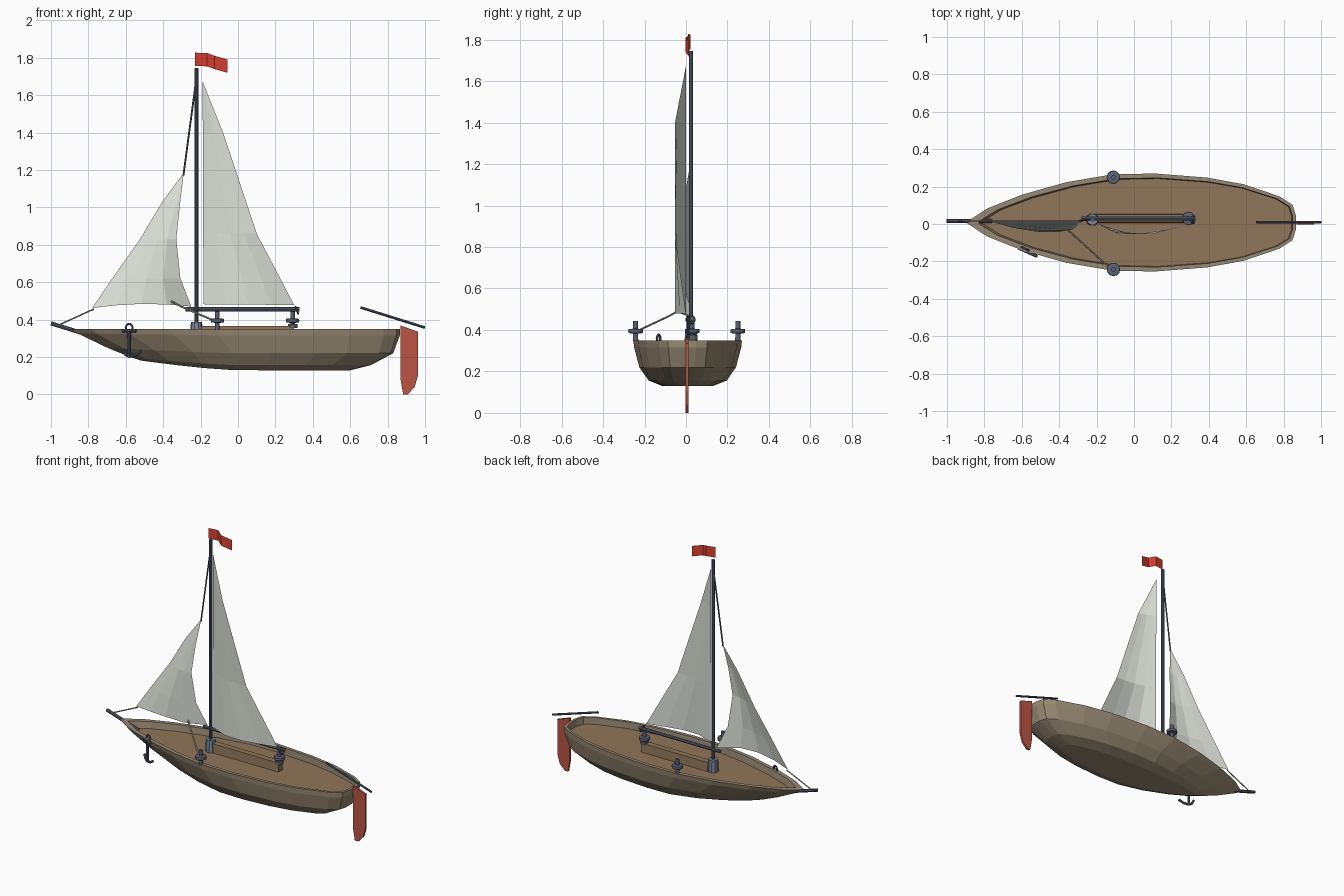
import bpy, bmesh, math
from mathutils import Vector

if "Cube" in bpy.data.objects:
    bpy.data.objects.remove(bpy.data.objects["Cube"])


def mat(name, rgb):
    m = bpy.data.materials.new(name)
    m.diffuse_color = (*rgb, 1)
    m.use_nodes = True
    m.node_tree.nodes["Principled BSDF"].inputs["Base Color"].default_value = m.diffuse_color
    return m


WOOD = mat("hull_wood", (0.31, 0.25, 0.17))
DECK = mat("deck_wood", (0.28, 0.18, 0.10))
METAL = mat("dark_metal", (0.10, 0.12, 0.17))
STEEL = mat("light_metal", (0.19, 0.24, 0.33))
CLOTH = mat("sail_cloth", (0.72, 0.75, 0.68))
ROPE = mat("rope", (0.48, 0.42, 0.33))
RED = mat("red", (0.7, 0.05, 0.03))
BRICK = mat("rudder_red", (0.5, 0.09, 0.06))


def make(name, verts, faces, material):
    me = bpy.data.meshes.new(name)
    me.from_pydata(verts, [], faces)
    bm = bmesh.new()
    bm.from_mesh(me)
    bmesh.ops.recalc_face_normals(bm, faces=bm.faces)
    bm.to_mesh(me)
    bm.free()
    me.materials.append(material)
    ob = bpy.data.objects.new(name, me)
    bpy.context.collection.objects.link(ob)
    return ob


def lathe(name, origin, profile, material, n=10):
    """Solid of revolution about z from (radius, z) pairs."""
    verts = [(origin[0] + r * math.cos(2 * math.pi * i / n),
              origin[1] + r * math.sin(2 * math.pi * i / n), z)
             for r, z in profile for i in range(n)]
    faces = [(k * n + i, k * n + (i + 1) % n, (k + 1) * n + (i + 1) % n, (k + 1) * n + i)
             for k in range(len(profile) - 1) for i in range(n)]
    faces += [tuple(range(n)), tuple(range(len(verts) - n, len(verts)))]
    return make(name, verts, faces, material)


def rod(name, path, r, material, n=8):
    """Straight-segment tube along a path."""
    path = [Vector(p) for p in path]
    verts, faces = [], []
    for i, p in enumerate(path):
        d = (path[min(i + 1, len(path) - 1)] - path[max(i - 1, 0)]).normalized()
        side = d.cross(Vector((0.1, 1, 0.05))).normalized()
        up = d.cross(side)
        for j in range(n):
            a = 2 * math.pi * j / n
            verts.append(p + (side * math.cos(a) + up * math.sin(a)) * r)
    for k in range(len(path) - 1):
        for j in range(n):
            faces.append((k * n + j, k * n + (j + 1) % n, (k + 1) * n + (j + 1) % n, (k + 1) * n + j))
    faces += [tuple(range(n)), tuple(range(len(verts) - n, len(verts)))]
    return make(name, verts, faces, material)


def ring(name, loc, R, r, rot, material):
    bpy.ops.mesh.primitive_torus_add(location=loc, rotation=rot, major_radius=R, minor_radius=r,
                                     major_segments=10, minor_segments=6)
    ob = bpy.context.object
    ob.name = name
    ob.data.materials.append(material)


# Hull plan: normalised length against half width
PLAN = [(0, 0.006), (0.06, 0.075), (0.165, 0.148), (0.3, 0.215), (0.44, 0.257), (0.57, 0.262),
        (0.73, 0.24), (0.84, 0.205), (0.95, 0.14), (0.99, 0.095), (1, 0.04)]
CY = 0.008


def loft(name, levels, material):
    """Stack of outlines (x0, x1, width scale, z, bow rise); the last one is closed."""
    n = len(PLAN)
    verts, faces = [], []
    for x0, x1, w, z, rise in levels:
        pts = [(x0 + (x1 - x0) * s, h * w) for s, h in PLAN]
        lift = [rise * (min(x, 0) / x0) ** 1.4 if x < 0 else 0 for x, _ in pts]
        verts += [(x, CY - h, z + l) for (x, h), l in zip(pts, lift)]
        verts += [(x, CY + h, z + l) for (x, h), l in zip(pts[::-1], lift[::-1])]
    m = 2 * n
    for k in range(len(levels) - 1):
        for i in range(m):
            j = (i + 1) % m
            faces.append((k * m + i, k * m + j, (k + 1) * m + j, (k + 1) * m + i))
    b = (len(levels) - 1) * m
    for i in range(n - 1):
        faces.append((b + i, b + i + 1, b + m - 2 - i, b + m - 1 - i))
    return make(name, verts, faces, material)


# Hull shell with rim, and the sunken deck inside it
loft("hull", [(-0.81, 0.842, 0.895, 0.303, 0), (-0.83, 0.847, 0.91, 0.35, 0), (-0.89, 0.865, 1, 0.35, 0),
              (-0.86, 0.865, 0.985, 0.315, 0.012), (-0.70, 0.83, 0.89, 0.22, 0.03),
              (-0.58, 0.71, 0.72, 0.156, 0.045), (-0.52, 0.60, 0.46, 0.129, 0.052)], WOOD)
loft("deck", [(-0.81, 0.842, 0.895, 0.306, 0)], DECK)

# Cabin trunk under the boom
make("cabin_trunk", [(x, 0.03 + y, z) for x in (-0.2, 0.3) for y, z in
                     ((-0.024, 0.3), (-0.02, 0.366), (0.02, 0.366), (0.024, 0.3))],
     [(0, 1, 2, 3), (4, 5, 6, 7), (0, 1, 5, 4), (1, 2, 6, 5), (2, 3, 7, 6), (3, 0, 4, 7)], DECK)

# Spars
MY = 0.024
lathe("mast", (-0.222, MY), [(0.011, 0.34), (0.011, 1.745)], METAL)
lathe("mast_collar", (-0.222, MY), [(0.035, 0.3), (0.03, 0.388)], STEEL)
rod("boom", [(-0.28, 0.03, 0.455), (0.33, 0.03, 0.455)], 0.011, METAL)
rod("bowsprit", [(-1.0, 0.016, 0.38), (-0.76, 0.016, 0.305)], 0.011, METAL)
rod("tiller", [(0.655, 0.01, 0.465), (1.0, 0.01, 0.357)], 0.007, METAL)
ring("boom_ring", (0.315, 0.022, 0.45), 0.019, 0.006, (0, math.radians(70), 0), METAL)

# Winches
DRUM = [(0.012, 0.382), (0.034, 0.385), (0.036, 0.395), (0.034, 0.404), (0.012, 0.406), (0.012, 0.444)]
for name, y in (("port_winch", 0.25), ("starboard_winch", -0.243)):
    lathe(name, (-0.11, y), [(0.013, 0.345)] + DRUM, METAL, 12)
lathe("aft_winch", (0.292, 0.03), [(0.025, 0.355), (0.025, 0.376), (0.012, 0.378)] + DRUM, METAL, 12)


def sail(name, rows, head):
    """Sail of rows of points closing at the head."""
    c = len(rows[0])
    verts = [p for r in rows for p in r] + [head]
    faces = [(k * c + i, k * c + i + 1, (k + 1) * c + i + 1, (k + 1) * c + i)
             for k in range(len(rows) - 1) for i in range(c - 1)]
    t = (len(rows) - 1) * c
    faces += [(t + i, t + i + 1, len(verts) - 1) for i in range(c - 1)]
    return make(name, verts, faces, CLOTH)


def sail_row(luff, leech, bellies, bow=0.0):
    """Points from luff (x, z) to leech (x, z) with given y offsets; bow lifts the middle."""
    n = len(bellies) - 1
    return [(luff[0] + (leech[0] - luff[0]) * i / n, y,
             luff[1] + (leech[1] - luff[1]) * i / n + bow * math.sin(math.pi * i / n))
            for i, y in enumerate(bellies)]


# Main sail and jib
sail("main_sail", [sail_row((-0.185, 0.482), (0.3, 0.478), (0, -0.05, -0.053, -0.03, 0)),
                   sail_row((-0.186, 0.86), (0.1, 0.86), (0, -0.025, -0.045, -0.053, -0.053)),
                   sail_row((-0.188, 1.4), (-0.08, 1.4), (0, -0.015, -0.03, -0.042, -0.053))],
     (-0.19, 0, 1.675))
sail("jib", [sail_row((-0.78, 0.462), (-0.25, 0.47), (0.018, -0.02, -0.042, -0.04, 0.03), 0.018),
             sail_row((-0.672, 0.62), (-0.308, 0.62), (0.018, -0.01, -0.035, -0.042, -0.01)),
             sail_row((-0.53, 0.82), (-0.33, 0.83), (0.018, 0.0, -0.025, -0.035, -0.03)),
             sail_row((-0.405, 1.03), (-0.31, 1.02), (0.018, 0.01, 0, -0.01, -0.012))],
     (-0.29, 0.018, 1.185))

# Rigging ropes
rod("forestay_lower", [(-0.96, 0.016, 0.37), (-0.77, 0.018, 0.457)], 0.004, ROPE, 6)
rod("forestay_upper", [(-0.292, 0.018, 1.17), (-0.228, MY, 1.65)], 0.005, METAL, 6)
rod("jib_sheet", [(-0.355, -0.03, 0.497), (-0.3, -0.08, 0.468), (-0.13, -0.235, 0.395)], 0.005, ROPE, 6)

# Pennant
WAVE = [(-0.23, 0.01, 1.827), (-0.165, 0.022, 1.825), (-0.125, -0.002, 1.81), (-0.055, 0.014, 1.79)]
make("pennant", WAVE + [(x, y, z - 0.071) for x, y, z in WAVE],
     [(i, i + 1, i + 5, i + 4) for i in range(3)], RED)

# Rudder blade
BLADE = [(0.87, 0.368), (0.963, 0.335), (0.962, 0.1), (0.945, 0.04), (0.908, 0.0), (0.883, 0.0), (0.869, 0.08)]
n = len(BLADE)
make("rudder", [(x, y, z) for y in (-0.003, 0.011) for x, z in BLADE],
     [tuple(range(n)), tuple(range(n, 2 * n))] +
     [(i, (i + 1) % n, n + (i + 1) % n, n + i) for i in range(n)], BRICK)

# Anchor hanging on the starboard bow
A = math.radians(-24)


def at(u, z):
    return (-0.582 + u * math.cos(A), -0.145 + u * math.sin(A), z)


rod("anchor_shank", [at(0, 0.35), at(0, 0.2)], 0.009, METAL)
rod("anchor_stock", [at(-0.04, 0.34), at(0.04, 0.34)], 0.008, METAL)
rod("anchor_arms", [at(-0.035, 0.24), at(-0.02, 0.212), at(0, 0.203), at(0.035, 0.21), at(0.068, 0.23)], 0.008, METAL)
ring("anchor_ring", (-0.582, -0.132, 0.357), 0.02, 0.006, (math.pi / 2, 0, A), METAL)
